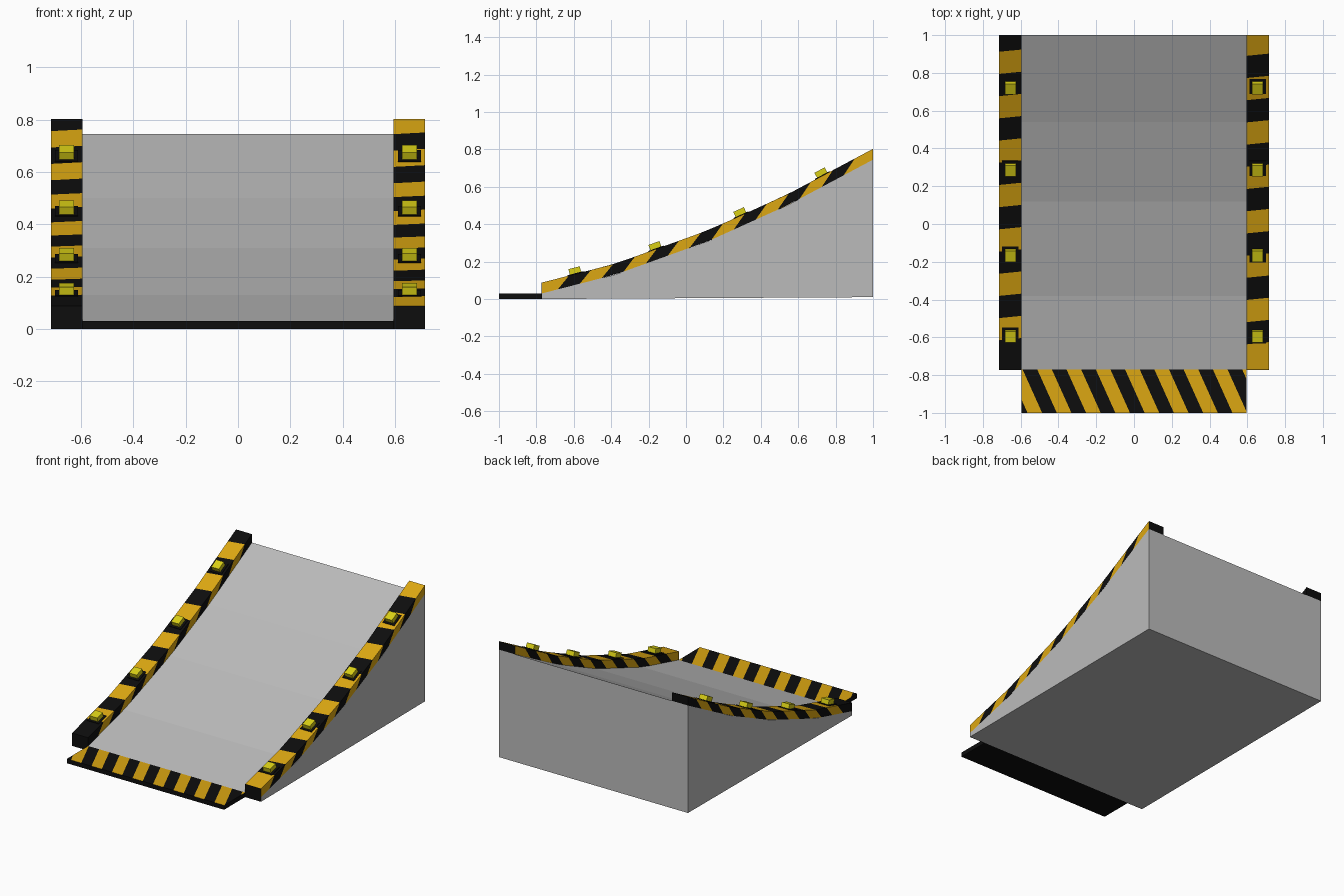
import bpy, bmesh, math
from mathutils import Matrix, Vector

if "Cube" in bpy.data.objects:
    bpy.data.objects.remove(bpy.data.objects["Cube"])

def mat(name, c):
    m = bpy.data.materials.new(name)
    m.diffuse_color = (*c, 1)
    m.use_nodes = True
    m.node_tree.nodes["Principled BSDF"].inputs["Base Color"].default_value = m.diffuse_color
    return m

GREY = mat("ramp grey", (0.50, 0.50, 0.50))
BLACK = mat("hazard black", (0.004, 0.004, 0.004))
AMBER = mat("hazard amber", (0.72, 0.39, 0.006))
YELLOW = mat("lamp yellow", (0.70, 0.63, 0.008))

def finish(name, bm, mats):
    bmesh.ops.recalc_face_normals(bm, faces=bm.faces)
    me = bpy.data.meshes.new(name)
    bm.to_mesh(me)
    bm.free()
    for m in mats:
        me.materials.append(m)
    ob = bpy.data.objects.new(name, me)
    bpy.context.collection.objects.link(ob)
    return ob

def box_bm(lo, hi):
    bm = bmesh.new()
    lo, hi = Vector(lo), Vector(hi)
    s = hi - lo
    bmesh.ops.create_cube(bm, size=1, matrix=Matrix.Translation((lo + hi) / 2) @ Matrix.Diagonal((*s, 1)))
    return bm

HALF, INNER, FRONT, PLATE = 0.715, 0.595, -0.77, 0.03
PROFILE = [(FRONT, 0.03), (-0.38, 0.13), (0.12, 0.31), (0.54, 0.50), (1.0, 0.745)]

def surf(y):
    """Height and slope of the ramp surface at y."""
    for (y0, z0), (y1, z1) in zip(PROFILE, PROFILE[1:]):
        if y <= y1:
            s = (z1 - z0) / (y1 - y0)
            return z0 + s * (y - y0), s

# Ramp body: side profile pushed across the width
bm = bmesh.new()
side = [bm.verts.new((-HALF, y, z)) for y, z in [(FRONT, 0), *PROFILE, (1.0, 0.01)]]
face = bm.faces.new(side)
ext = bmesh.ops.extrude_face_region(bm, geom=[face])
bmesh.ops.translate(bm, vec=(2 * HALF, 0, 0), verts=[v for v in ext["geom"] if isinstance(v, bmesh.types.BMVert)])
finish("ramp_body", bm, [GREY])

# Entry plate with slanted stripes cut into its top
bm = box_bm((-INNER, -1, 0), (INNER, FRONT, PLATE))
PERIOD, SLANT, START = 0.155, 0.45, -0.525
for k in range(-1, 10):
    for e in (-0.25, 0.25):
        bmesh.ops.bisect_plane(bm, geom=bm.verts[:] + bm.edges[:] + bm.faces[:],
                               plane_co=(START + (k + e) * PERIOD, -1, 0), plane_no=(1, SLANT, 0))
bm.normal_update()
for f in bm.faces:
    c = f.calc_center_median()
    p = (c.x + SLANT * (c.y + 1) - START) / PERIOD + 0.25
    f.material_index = int(f.normal.z > 0.5 and p % 1 < 0.5)
finish("entry_plate", bm, [BLACK, AMBER])

# Striped side rail following the ramp curve
def rail(name, sx, start, period=0.235, lean=0.03, high=0.058):
    bm = bmesh.new()
    cuts = [start + (k / 2 - 0.25) * period for k in range(-1, 18)]
    cuts = [FRONT] + [c for c in cuts if FRONT + 0.035 < c < 0.965] + [1.0]
    rows = []
    for c in cuts:
        end = c in (FRONT, 1.0)
        row = []
        for x, up in ((INNER, 0), (HALF, 0), (HALF, 1), (INNER, 1)):
            y = c if end else c + lean * (2 * up - 1) + sx * (0.006 if x == HALF else -0.006)
            y = max(FRONT, min(1.0, y))
            row.append(bm.verts.new((sx * x, y, surf(y)[0] + high * up)))
        rows.append(row)
    for a, b, c0, c1 in zip(rows, rows[1:], cuts, cuts[1:]):
        amber = int((((c0 + c1) / 2 - start) / period + 0.25) % 1 < 0.5)
        for i in range(4):
            j = (i + 1) % 4
            bm.faces.new((a[i], a[j], b[j], b[i])).material_index = amber
    bm.faces.new(rows[0])
    bm.faces.new(rows[-1])
    finish(name, bm, [BLACK, AMBER])

rail("left_rail", -1, -0.675 - 0.6 * 0.235)
rail("right_rail", 1, -0.72)

for label, sx in (("left", -1), ("right", 1)):
    # Black end cap below and in front of the rail
    xs = sorted((sx * INNER, sx * HALF))
    finish(label + "_end_cap", box_bm((xs[0], FRONT - 0.003, 0), (xs[1], FRONT, 0.088)), [BLACK])
    # Marker lamps on thin black pads, tilted with the slope
    for n, y in enumerate((-0.59, -0.16, 0.295, 0.73)):
        z, s = surf(y)
        place = Matrix.Translation((sx * 0.655, y, z + 0.058)) @ Matrix.Rotation(math.atan(s), 4, 'X')
        pad = finish(f"{label}_lamp_pad_{n}", box_bm((-0.044, -0.044, -0.004), (0.044, 0.044, 0.004)), [BLACK])
        lamp = finish(f"{label}_lamp_{n}", box_bm((-0.029, -0.031, 0.002), (0.029, 0.031, 0.034)), [YELLOW])
        pad.matrix_world = place
        lamp.matrix_world = place
